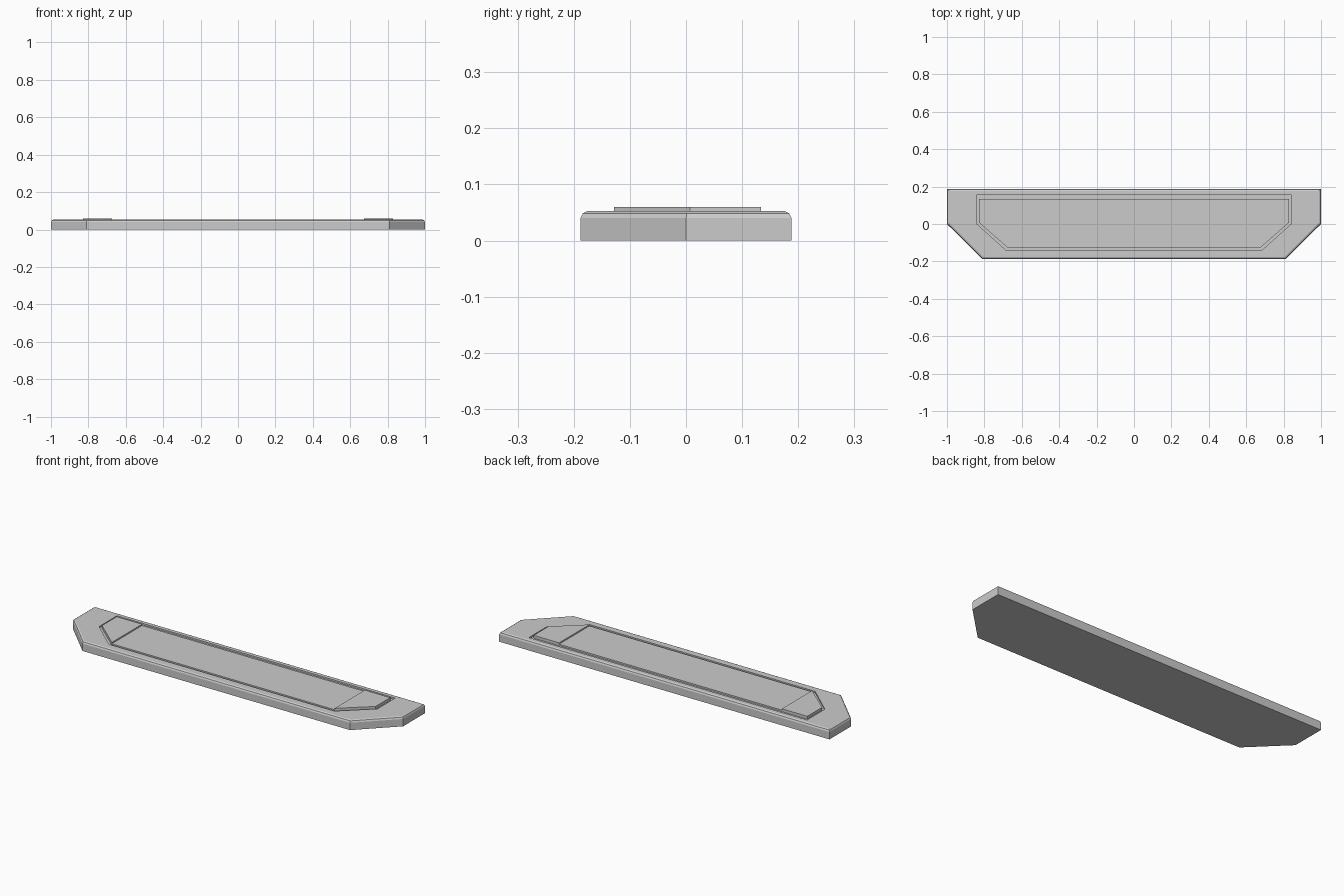
import bpy, bmesh
from mathutils import Vector

if "Cube" in bpy.data.objects:
    bpy.data.objects.remove(bpy.data.objects["Cube"])


def mirrored(half):
    # half: right-hand corners from front to back -> counter-clockwise outline
    return [Vector((-x, y)) for x, y in reversed(half)] + [Vector(p) for p in half]


def inset(outline, d):
    # offset a convex counter-clockwise outline inwards
    result = []
    for i, p in enumerate(outline):
        a = (p - outline[i - 1]).normalized()
        b = (outline[(i + 1) % len(outline)] - p).normalized()
        na, nb = Vector((-a.y, a.x)), Vector((-b.y, b.x))
        result.append(p + (na + nb) * d / (1 + na.dot(nb)))
    return result


def loft(name, rings):
    # stack of (outline, z) rings, capped at both ends
    bm = bmesh.new()
    loops = [[bm.verts.new((p[0], p[1], z)) for p in pts] for pts, z in rings]
    n = len(loops[0])
    bm.faces.new(list(reversed(loops[0])))
    for lo, hi in zip(loops, loops[1:]):
        for i in range(n):
            j = (i + 1) % n
            bm.faces.new((lo[i], lo[j], hi[j], hi[i]))
    bm.faces.new(loops[-1])
    bmesh.ops.recalc_face_normals(bm, faces=bm.faces)
    mesh = bpy.data.meshes.new(name)
    bm.to_mesh(mesh)
    bm.free()
    obj = bpy.data.objects.new(name, mesh)
    bpy.context.collection.objects.link(obj)
    return obj


TOP, GROOVE, RAISED = 0.0525, 0.044, 0.06
body = mirrored([(0.81, -0.188), (1.0, 0.0), (1.0, 0.188)])
groove_outer = mirrored([(0.683, -0.141), (0.842, 0.002), (0.842, 0.156)])
panel = mirrored([(0.674, -0.128), (0.828, 0.007), (0.828, 0.134)])

# base plate: rounded top rim, groove and flush centre panel
loft("base_plate", [
    (body, 0), (body, 0.040),
    (inset(body, 0.004), 0.0485), (inset(body, 0.012), TOP),
    (groove_outer, TOP), (groove_outer, GROOVE),
    (panel, GROOVE), (panel, TOP),
])

# raised pads at both ends of the panel
for side, s in (("right", 1), ("left", -1)):
    pad = [(s * x, y) for x, y in
           [(0.674, -0.128), (0.828, 0.007), (0.828, 0.134), (0.674, 0.134)]]
    loft(side + "_end_pad", [(pad, TOP), (pad, RAISED)])
